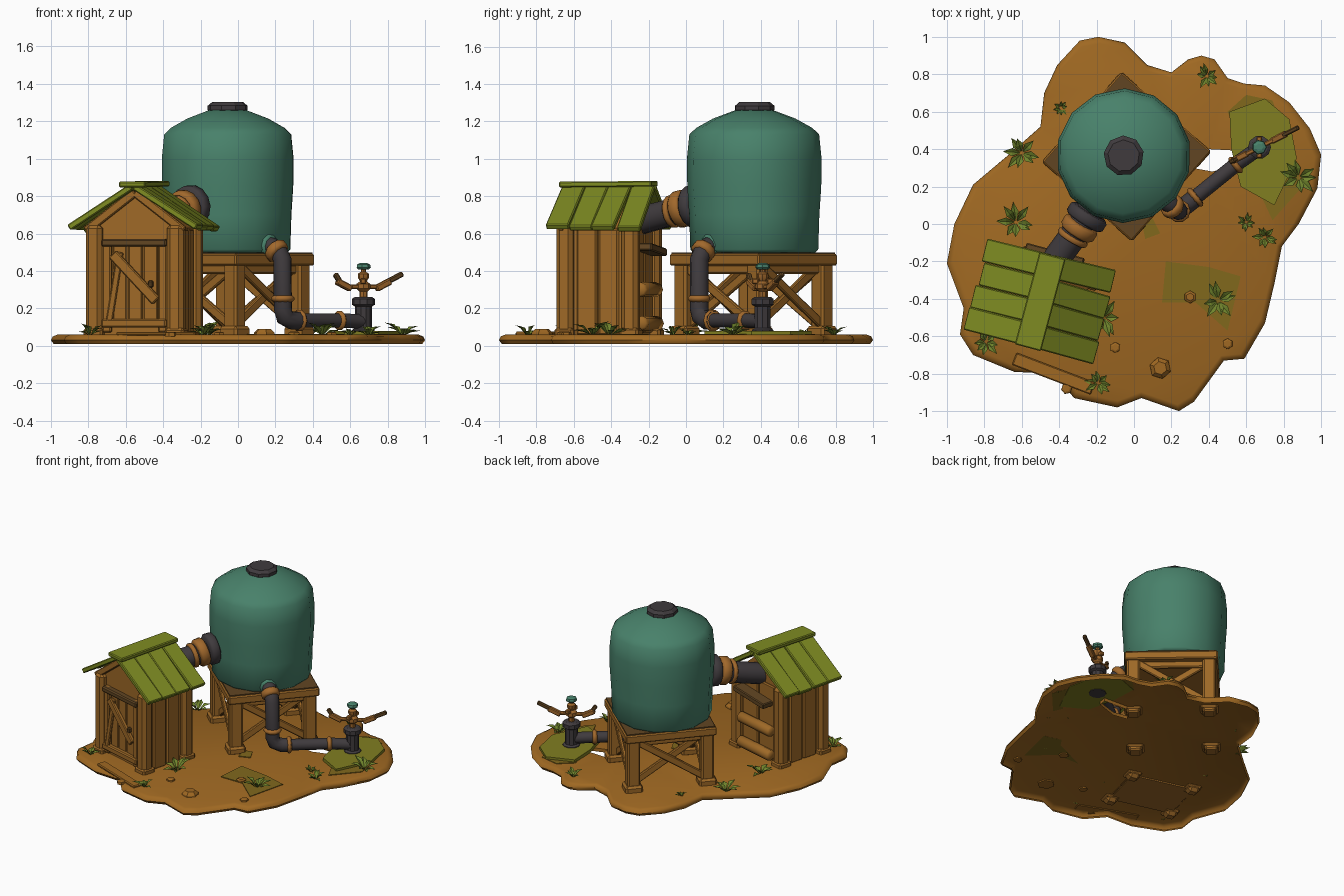
import bpy, bmesh, math, random
from mathutils import Matrix, Vector

random.seed(4)
if "Cube" in bpy.data.objects:
    bpy.data.objects.remove(bpy.data.objects["Cube"])


def material(name, r, g, b):
    m = bpy.data.materials.new(name)
    m.use_nodes = True
    m.diffuse_color = (r, g, b, 1)
    m.node_tree.nodes["Principled BSDF"].inputs["Base Color"].default_value = (r, g, b, 1)
    return m


EARTH = material("earth orange", .35, .14, .016)
WOOD = material("warm wood", .34, .14, .02)
DARK_WOOD = material("dark wood", .12, .06, .016)
TEAL = material("tank teal", .065, .22, .145)
IRON = material("dark iron", .05, .043, .047)
RUST = material("orange fitting", .36, .14, .025)
ROOF = material("roof green", .21, .26, .016)
LEAF = material("leaf green", .16, .23, .025)
GRASS = material("grass patch", .22, .21, .015)
STAIN = material("olive soil", .22, .14, .012)

I = Matrix.Identity(4)


def turn(deg):
    return Matrix.Rotation(math.radians(deg), 4, 'Z')


def add(name, bm, mat, frame=I, angle=35, recalc=True):
    bm.transform(frame)
    if recalc:
        bmesh.ops.recalc_face_normals(bm, faces=bm.faces)
    mesh = bpy.data.meshes.new(name)
    bm.to_mesh(mesh)
    bm.free()
    mesh.materials.append(mat)
    ob = bpy.data.objects.new(name, mesh)
    bpy.context.scene.collection.objects.link(ob)
    if angle:
        bpy.ops.object.select_all(action='DESELECT')
        ob.select_set(True)
        bpy.context.view_layer.objects.active = ob
        bpy.ops.object.shade_smooth_by_angle(angle=math.radians(angle))
    return ob


def box(name, centre, size, mat, frame=I, bevel=.008, local=I):
    bm = bmesh.new()
    bmesh.ops.create_cube(bm, size=1)
    bm.transform(Matrix.Diagonal((*size, 1)))
    if bevel:
        bmesh.ops.bevel(bm, geom=bm.edges[:], offset=bevel, segments=1, affect='EDGES')
    return add(name, bm, mat, frame @ Matrix.Translation(centre) @ local, 0)


def aim(a, b):
    d = Vector(b) - Vector(a)
    return d.to_track_quat('Z', 'Y').to_matrix().to_4x4(), d.length


def beam(name, a, b, wide, high, mat, frame=I, bevel=.006):
    rot, length = aim(a, b)
    mid = (Vector(a) + Vector(b)) / 2
    return box(name, mid, (wide, high, length), mat, frame, bevel, rot)


def lathe(name, profile, sides, mat, frame=I, angle=35):
    bm = bmesh.new()
    rings = []
    for r, z in profile:
        rings.append([bm.verts.new((r * math.cos(i * math.tau / sides), r * math.sin(i * math.tau / sides), z))
                      for i in range(sides)])
    for lo, hi in zip(rings, rings[1:]):
        for i in range(sides):
            j = (i + 1) % sides
            bm.faces.new((lo[i], lo[j], hi[j], hi[i]))
    bm.faces.new(rings[0][::-1])
    bm.faces.new(rings[-1])
    return add(name, bm, mat, frame, angle)


def rod(name, a, b, r, mat, frame=I, sides=10, rim=.012):
    rot, n = aim(a, b)
    prof = [(r - rim, 0), (r, rim), (r, n - rim), (r - rim, n)]
    return lathe(name, prof, sides, mat, frame @ Matrix.Translation(a) @ rot, 50)


def pipe(name, points, r, mat):
    cu = bpy.data.curves.new(name, 'CURVE')
    cu.dimensions = '3D'
    cu.bevel_depth, cu.bevel_resolution, cu.use_fill_caps = r, 3, True
    sp = cu.splines.new('POLY')
    sp.points.add(len(points) - 1)
    for p, co in zip(sp.points, points):
        p.co = (*co, 1)
    tmp = bpy.data.objects.new(name, cu)
    bpy.context.scene.collection.objects.link(tmp)
    bpy.context.view_layer.update()
    me = bpy.data.meshes.new_from_object(tmp.evaluated_get(bpy.context.evaluated_depsgraph_get()))
    bm = bmesh.new()
    bm.from_mesh(me)
    bpy.data.objects.remove(tmp)
    return add(name, bm, mat, angle=50)


def plate(name, outline, z, thick, mat):
    bm = bmesh.new()
    f = bm.faces.new([bm.verts.new((x, y, z)) for x, y in outline])
    top = bmesh.ops.extrude_face_region(bm, geom=[f])["geom"]
    bmesh.ops.translate(bm, vec=(0, 0, thick), verts=[v for v in top if isinstance(v, bmesh.types.BMVert)])
    return add(name, bm, mat, angle=0)


# ground island: rounded rim shell with one gap
SHORE = [(-.41, .85), (-.29, .98), (-.19, 1), (-.05, .97), (.07, .85), (.2, .81), (.29, .88), (.36, .9), (.43, .88),
         (.5, .78), (.59, .75), (.7, .74), (.83, .65), (.94, .51), (1, .37), (.98, .19), (.88, 0), (.79, -.12),
         (.75, -.32), (.7, -.53), (.59, -.72), (.48, -.73), (.32, -.95), (.24, -1), (.04, -.93), (-.09, -.98),
         (-.32, -.93), (-.43, -.8), (-.64, -.79), (-.86, -.7), (-.93, -.59), (-.91, -.45), (-1, -.21), (-.96, 0),
         (-.86, .21), (-.67, .37), (-.5, .52), (-.48, .7)]
GAP = [(.31, .3), (.4, .4), (.59, .39), (.58, .33), (.42, .28)]
bm = bmesh.new()


def shell(outline, levels):
    rings = [[bm.verts.new((x * s, y * s, z)) for x, y in outline] for s, z in levels]
    n = len(outline)
    for lo, hi in zip(rings, rings[1:]):
        for i in range(n):
            bm.faces.new((lo[i], lo[(i + 1) % n], hi[(i + 1) % n], hi[i]))
    return [bm.edges.get((rings[-1][i], rings[-1][(i + 1) % n])) for i in range(n)]


rim = shell(SHORE[::-1], [(.985, .01), (1, .03), (.99, .05), (.965, .06)])
rim += shell(GAP, [(1, .03), (1, .055)])
bmesh.ops.triangle_fill(bm, edges=rim, use_beauty=True, normal=(0, 0, 1))
add("ground", bm, EARTH, angle=50)

# painted soil, grass mound, stones
plate("soil_stain_front", [(.17, -.2), (.4, -.23), (.57, -.28), (.5, -.57), (.33, -.42), (.15, -.42)], .058, .006, STAIN)
plate("soil_stain_middle", [(.04, .02), (.1, .03), (.14, -.05), (.06, -.08)], .058, .006, STAIN)
plate("soil_stain_back", [(.5, .6), (.6, .69), (.74, .66), (.9, .2), (.74, .02), (.68, .15)], .058, .006, STAIN)
plate("grass_mound", [(.51, .6), (.7, .67), (.83, .56), (.87, .35), (.75, .1), (.57, .2), (.52, .4)], .055, .025, GRASS)
for x, y, r in [(.14, -.77, .06), (.3, -.39, .035), (-.1, -.66, .03), (.5, -.64, .03), (-.36, -.88, .03)]:
    lathe("stone", [(r, .05), (r * .95, .07), (r * .6, .06 + r * .5)], 6, EARTH,
          Matrix.Translation((x, y, 0)) @ turn(x * 300), 0)
beam("fallen_board", (-.64, -.72, .065), (-.22, -.88, .065), .07, .02, EARTH)


# leafy plants
def plant(x, y, s):
    bm = bmesh.new()
    for i in range(8):
        a = i * math.tau / 8 + random.uniform(-.3, .3)
        n, h = s * random.uniform(.75, 1.1), s * random.uniform(.3, 1)
        out, side = Vector((math.cos(a), math.sin(a), 0)), Vector((-math.sin(a), math.cos(a), 0))
        up = Vector((0, 0, 1))
        b, t = bm.verts.new(out * .005), bm.verts.new(out * n + up * h * .8)
        c = bm.verts.new(out * n * .5 + up * h * .55)
        l, r = [bm.verts.new(out * n * .5 + side * k * s * .22 + up * (h * .55 + s * .12)) for k in (1, -1)]
        for f in ((b, r, c), (r, t, c), (t, l, c), (l, b, c)):
            bm.faces.new(f)
    add("plant", bm, LEAF, Matrix.Translation((x, y, .055)), 0, False)


for x, y, s in [(.39, .79, .07), (-.39, .62, .045), (-.6, .38, .1), (-.63, .01, .1), (-.79, -.63, .08),
                (-.19, -.85, .075), (-.16, -.5, .1), (.45, -.41, .1), (.88, .25, .1), (.7, -.07, .07), (.6, .01, .05)]:
    plant(x, y, s)

# shed body
SHED = Matrix.Translation((-.5, -.41, 0)) @ turn(-15)
bm = bmesh.new()
wall = bm.faces.new([bm.verts.new((x, -.18, z)) for x, z in
                     [(-.23, .05), (.23, .05), (.23, .63), (0, .83), (-.23, .63)]])
ext = bmesh.ops.extrude_face_region(bm, geom=[wall])["geom"]
bmesh.ops.translate(bm, vec=(0, .36, 0), verts=[v for v in ext if isinstance(v, bmesh.types.BMVert)])
add("shed_walls", bm, WOOD, SHED, 0)
for sx in (-1, 1):
    for sy in (-1, 1):
        box("shed_post", (sx * .225, sy * .18, .335), (.09, .09, .63), WOOD, SHED, .022)
        box("post_foot", (sx * .225, sy * .18, .07), (.105, .105, .05), WOOD, SHED, .012)
    for y in (-.075, .045):
        box("side_plank", (sx * .232, y + .015, .34), (.03, .112, .57), WOOD, SHED, .01)
    # door frame and gable trim
    box("door_stile", (sx * .155, -.19, .32), (.05, .035, .5), WOOD, SHED)
    beam("gable_trim", (sx * .27, -.195, .615), (0, -.195, .82), .03, .045, WOOD, SHED)
    box("back_plank", (sx * .09, .186, .35), (.165, .02, .56), WOOD, SHED)
box("door_lintel", (0, -.2, .55), (.36, .05, .04), DARK_WOOD, SHED)
box("door_sill", (0, -.2, .12), (.36, .045, .045), WOOD, SHED)
for x in (-.085, 0, .085):
    box("door_plank", (x, -.182, .335), (.075, .02, .4), WOOD, SHED, .005)
beam("door_brace", (-.12, -.205, .49), (.12, -.205, .24), .03, .055, WOOD, SHED)
beam("leaning_plank", (-.14, -.21, .12), (-.08, -.2, .5), .02, .035, WOOD, SHED)
box("door_handle", (.09, -.205, .33), (.025, .03, .04), DARK_WOOD, SHED)

# shed back boards
beam("back_shelf", (-.15, .235, .5), (.17, .235, .53), .09, .04, DARK_WOOD, SHED)
rod("back_log", (-.17, .215, .3), (.17, .215, .3), .04, WOOD, SHED, 8)
rod("back_low_log", (-.17, .22, .12), (.17, .22, .12), .04, WOOD, SHED, 8)

# shed roof boards and ridge
for sx in (-1, 1):
    for i in range(4):
        y = -.19 + i * .127
        dip = random.uniform(-.012, .012)
        beam("roof_board", (sx * .01, y, .845 + dip / 2), (sx * (.345 + dip), y + random.uniform(-.01, .01), .625 + dip),
             .126, .034, ROOF, SHED)
    beam("ridge_cap", (sx * .03, -.26, .862), (sx * .03, .25, .866), .085, .03, ROOF, SHED)

# tank stand
STAND = Matrix.Translation((-.04, .36, 0)) @ turn(48.5)
box("stand_deck", (0, 0, .465), (.56, .56, .05), WOOD, STAND)
box("deck_top", (0, 0, .494), (.62, .62, .008), DARK_WOOD, STAND, 0)
for k in range(4):
    side = STAND @ turn(k * 90)
    box("deck_beam", (0, .285, .46), (.64, .07, .06), WOOD, side)
    box("stand_leg", (.26, .26, .24), (.09, .09, .44), WOOD, side, .012)
    box("leg_foot", (.26, .26, .075), (.125, .125, .06), WOOD, side, .014)
    for s in (-1, 1):
        beam("cross_brace", (-s * .23, .26 + s * .013, .12), (s * .23, .26 + s * .013, .42), .025, .05, WOOD, side)
    box("low_rail", (0, .26, .41), (.45, .035, .05), WOOD, side)

# tank and lid
TANK = Matrix.Translation((-.055, .365, 0)) @ turn(12)
lathe("tank", [(.325, .498), (.342, .515), (.348, .7), (.358, .85), (.36, 1), (.347, 1.13), (.31, 1.165),
               (.22, 1.215), (.1, 1.26)], 14, TEAL, TANK, 80)
lathe("tank_lid", [(.085, 1.245), (.108, 1.26), (.108, 1.283), (.085, 1.302)], 9, IRON, TANK, 0)

# inlet pipe from shed to tank
pipe("inlet_pipe", [(-.46, -.27, .66), (-.4, -.165, .69), (-.33, -.07, .715), (-.2, .13, .75)], .075, IRON)
rod("inlet_ring", (-.31, -.05, .725), (-.275, .005, .74), .1, RUST, sides=14)
rod("inlet_ring_small", (-.335, -.085, .715), (-.32, -.06, .72), .088, RUST, sides=14, rim=.006)
rod("inlet_flange", (-.27, .01, .742), (-.235, .065, .75), .112, IRON, sides=14)

# outlet pipe from tank to sprinkler
pipe("outlet_drop", [(.1, .2, .53), (.17, .125, .535), (.215, .09, .51), (.237, .07, .46), (.24, .07, .2),
                     (.25, .08, .155), (.29, .11, .135), (.34, .15, .135)], .05, IRON)
pipe("outlet_run", [(.3, .12, .135), (.56, .33, .135), (.66, .4, .13)], .04, IRON)
rod("outlet_collar", (.14, .155, .54), (.18, .115, .535), .062, TEAL)
rod("outlet_top_ring", (.19, .105, .525), (.222, .08, .49), .066, RUST)
rod("drop_ring", (.24, .07, .235), (.24, .07, .27), .062, RUST)
rod("run_ring", (.315, .132, .135), (.34, .152, .135), .06, RUST)
rod("run_end_ring", (.53, .305, .135), (.555, .325, .135), .053, RUST)

# sprinkler
HEAD = Matrix.Translation((.67, .41, 0))
lathe("standpipe", [(.06, .05), (.06, .085), (.045, .095), (.045, .21), (.062, .22), (.062, .25), (.045, .262)],
      10, IRON, HEAD)
lathe("sprinkler_neck", [(.022, .26), (.022, .29), (.038, .305), (.038, .33), (.018, .345), (.03, .365),
                         (.03, .385), (.014, .395), (.014, .42)], 8, RUST, HEAD)
lathe("sprinkler_knob", [(.03, .408), (.04, .418), (.036, .435), (.02, .442)], 7, TEAL, HEAD, 0)
for s in (-1, 1):
    arm = HEAD @ turn(27 if s > 0 else 207)
    beam("arm_root", (.02, 0, .315), (.085, 0, .315), .025, .025, RUST, arm)
    beam("arm_blade", (.075, 0, .305), (.16, 0, .345), .035, .035, RUST, arm)
    beam("arm_tip", (.14, 0, .34), (.235 if s > 0 else .17, 0, .385), .025, .028, DARK_WOOD, arm)
    box("neck_lug", (0, s * .04, .345), (.03, .035, .03), RUST, HEAD, .005)
